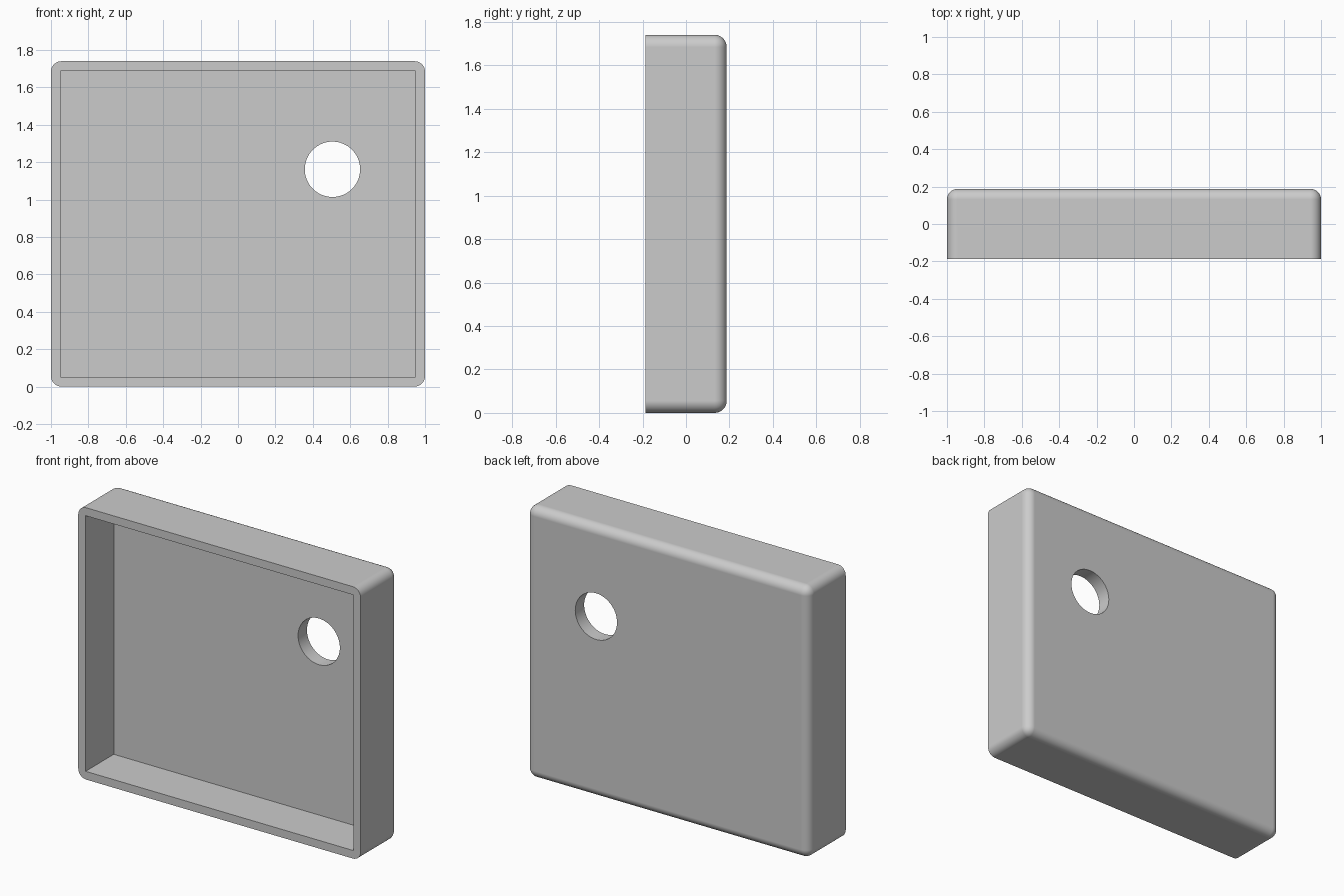
import bpy, bmesh, math
from mathutils import Matrix, Vector

default = bpy.data.objects.get("Cube")
if default:
    bpy.data.objects.remove(default, do_unlink=True)

WIDTH, DEPTH, HEIGHT = 2.0, 0.375, 1.74
WALL, BACK, RADIUS = 0.052, 0.09, 0.056
FRONT_Y = -DEPTH / 2

grey = bpy.data.materials.new("plain grey")
grey.use_nodes = True
colour = (0.6, 0.6, 0.6, 1)
grey.diffuse_color = colour
grey.node_tree.nodes["Principled BSDF"].inputs["Base Color"].default_value = colour


def finish(name, bm):
    mesh = bpy.data.meshes.new(name)
    bm.to_mesh(mesh)
    bm.free()
    mesh.materials.append(grey)
    obj = bpy.data.objects.new(name, mesh)
    bpy.context.collection.objects.link(obj)
    return obj


def box(size, centre):
    bm = bmesh.new()
    bmesh.ops.create_cube(bm, size=1, matrix=Matrix.Translation(centre) @ Matrix.Diagonal((*size, 1)))
    return bm


# Outer body: every edge is rounded except those around the open front
bm = box((WIDTH, DEPTH, HEIGHT), Vector((0, 0, HEIGHT / 2)))
rounded = [e for e in bm.edges if any(v.co.y > 0 for v in e.verts)]
bmesh.ops.bevel(bm, geom=rounded, offset=RADIUS, segments=8, profile=0.5, affect='EDGES')
tray = finish("tray_shell", bm)

# Square-cornered cavity, open at the front
back_y = DEPTH / 2 - BACK
start_y = FRONT_Y - 0.2
cavity = finish("cavity_cutter", box(
    (WIDTH - 2 * WALL, back_y - start_y, HEIGHT - 2 * WALL),
    Vector((0, (back_y + start_y) / 2, HEIGHT / 2))))

# Round hole through the back panel
bm = bmesh.new()
bmesh.ops.create_cone(bm, cap_ends=True, segments=64, radius1=0.148, radius2=0.148, depth=1,
                      matrix=Matrix.Translation((0.505, 0, 1.162)) @ Matrix.Rotation(math.pi / 2, 4, 'X'))
hole = finish("hole_cutter", bm)

# Cut the shell and remove the cutters
bpy.ops.object.select_all(action='DESELECT')
bpy.context.view_layer.objects.active = tray
tray.select_set(True)
for cutter in (cavity, hole):
    cutter.hide_render = True
    cut = tray.modifiers.new("cut", 'BOOLEAN')
    cut.operation = 'DIFFERENCE'
    cut.solver = 'EXACT'
    cut.object = cutter
    bpy.ops.object.modifier_apply(modifier=cut.name)
    bpy.data.objects.remove(cutter, do_unlink=True)

# Smooth rounded edges, flat panels
bpy.ops.object.shade_smooth_by_angle(angle=math.radians(30))
weighted = tray.modifiers.new("flat_panels", 'WEIGHTED_NORMAL')
weighted.keep_sharp = True
